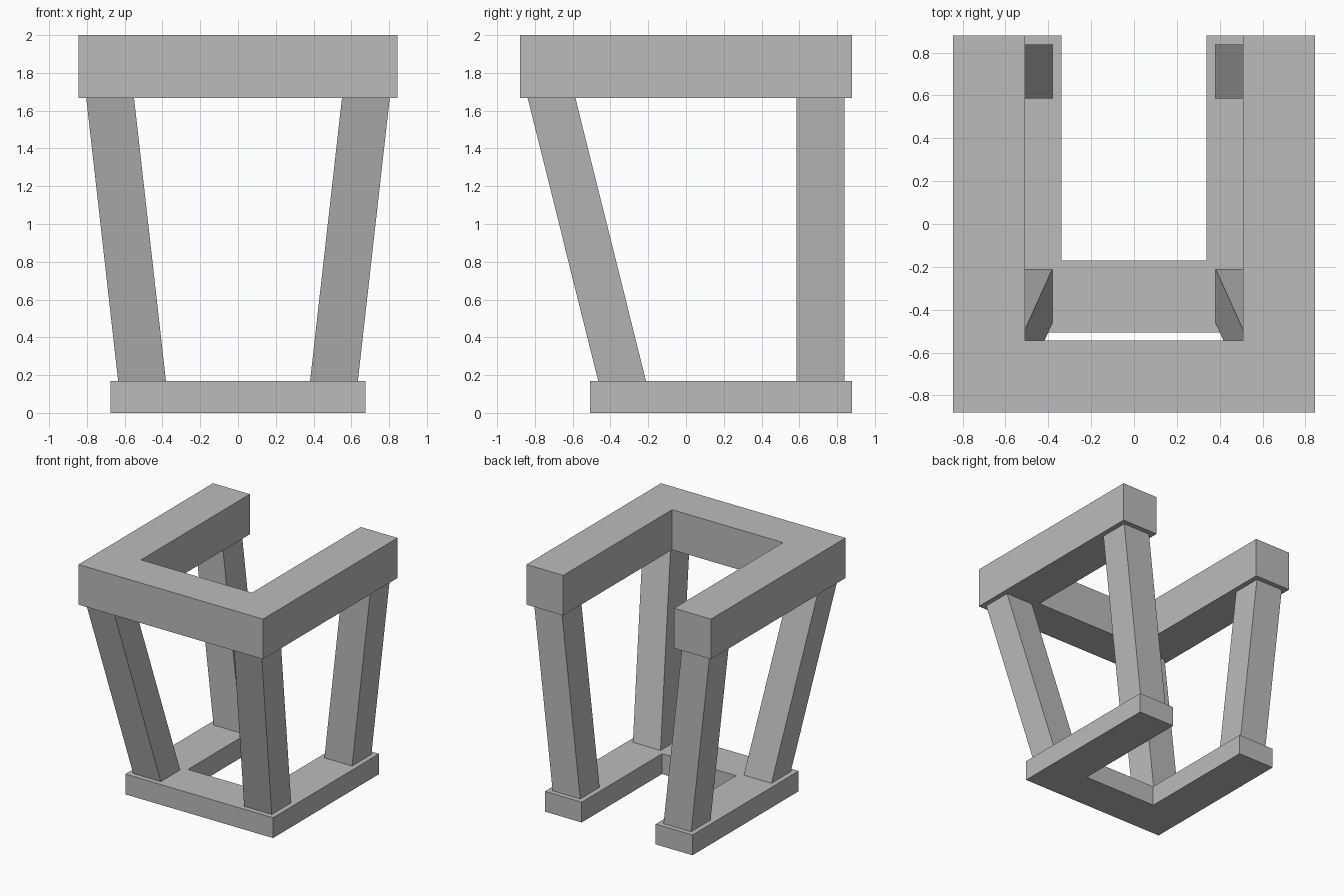
import bpy
import bmesh

cube = bpy.data.objects.get("Cube")
if cube:
    bpy.data.objects.remove(cube, do_unlink=True)

grey = bpy.data.materials.new("plain_grey")
grey.use_nodes = True
GREY = (0.5, 0.5, 0.5, 1)
grey.diffuse_color = GREY
grey.node_tree.nodes["Principled BSDF"].inputs["Base Color"].default_value = GREY


def loft(name, lower, upper, z0, z1):
    """Closed solid between two matching outlines at two heights."""
    bm = bmesh.new()
    low = [bm.verts.new((x, y, z0)) for x, y in lower]
    high = [bm.verts.new((x, y, z1)) for x, y in upper]
    bm.faces.new(low)
    bm.faces.new(high)
    for i in range(len(low)):
        j = (i + 1) % len(low)
        bm.faces.new((low[i], low[j], high[j], high[i]))
    bmesh.ops.recalc_face_normals(bm, faces=bm.faces)
    mesh = bpy.data.meshes.new(name)
    bm.to_mesh(mesh)
    bm.free()
    mesh.materials.append(grey)
    obj = bpy.data.objects.new(name, mesh)
    bpy.context.collection.objects.link(obj)
    return obj


def u_outline(half_width, front, back, band):
    """U shape, open at the back."""
    inner = half_width - band
    right = [(-inner, front + band), (-inner, back),
             (-half_width, back), (-half_width, front)]
    return right + [(-x, y) for x, y in reversed(right)]


def square(x, y, side, size):
    """Square outline centred at x, y, mirrored by side."""
    h = size / 2
    return [(side * x + a * h, y + b * h)
            for a, b in ((-1, -1), (1, -1), (1, 1), (-1, 1))]


BAND, LEG = 0.337, 0.253
BACK, FRONT = 0.88, -0.88
BASE_TOP, RIM_BOTTOM = 0.168, 1.668

# Base and rim frames
base = u_outline(0.676, -0.507, BACK, BAND)
rim = u_outline(0.845, FRONT, BACK, BAND)
loft("base_frame", base, base, 0, BASE_TOP)
loft("top_frame", rim, rim, RIM_BOTTOM, 2)

# Legs flare outwards; the front pair also leans forwards
for side, label in ((1, "left"), (-1, "right")):
    for place, y_low, y_high in (("front", -0.338, -0.712), ("back", 0.712, 0.712)):
        loft(f"{place}_{label}_leg", square(0.508, y_low, side, LEG),
             square(0.677, y_high, side, LEG), BASE_TOP, RIM_BOTTOM)
